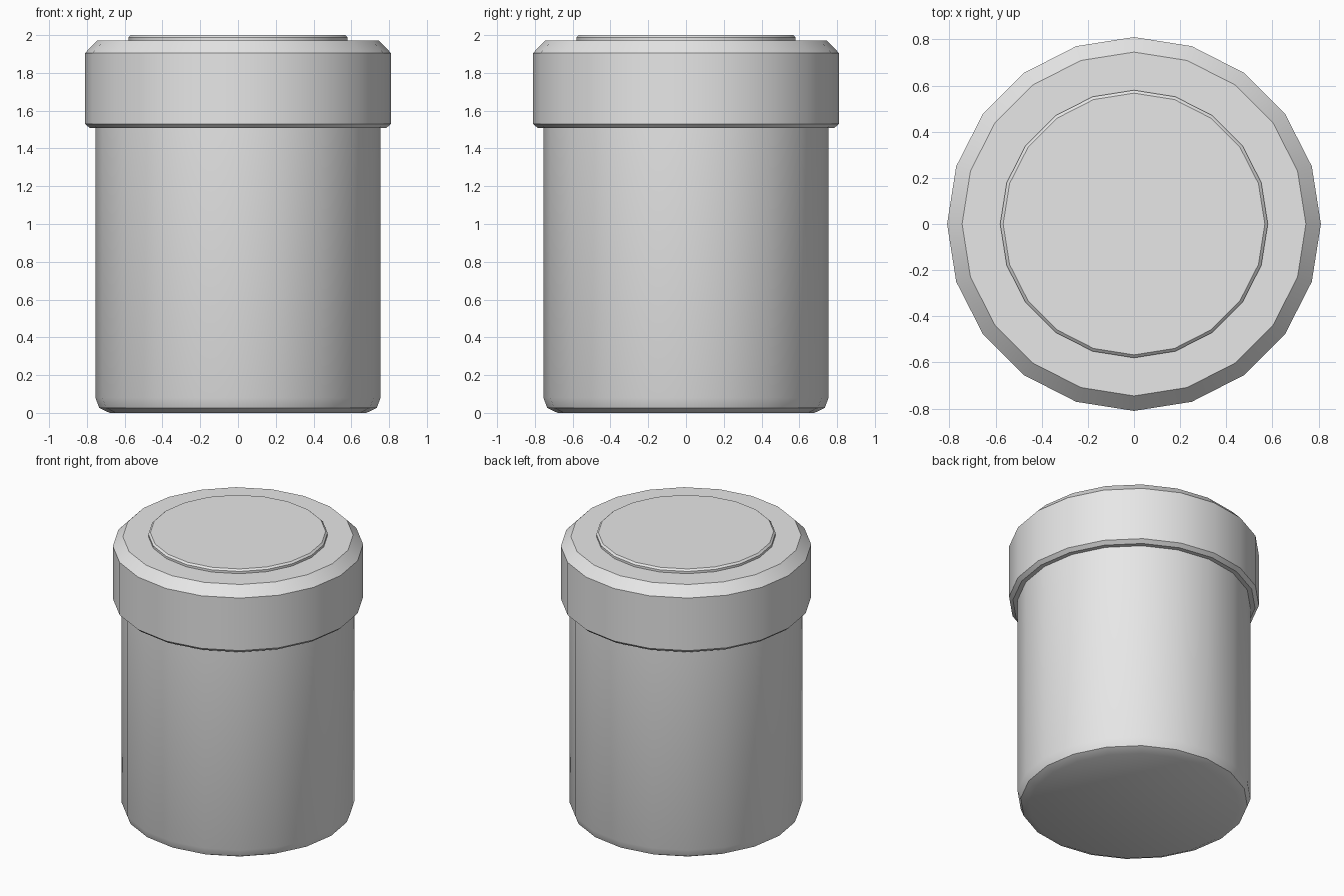
import bpy
import bmesh
from math import cos, sin, radians, tau

SIDES = 20

cube = bpy.data.objects.get("Cube")
if cube:
    bpy.data.objects.remove(cube, do_unlink=True)

# Single plain grey material
grey = bpy.data.materials.new("light_grey")
grey.use_nodes = True
colour = (0.8, 0.8, 0.8, 1.0)
grey.diffuse_color = colour
grey.node_tree.nodes["Principled BSDF"].inputs["Base Color"].default_value = colour


def lathe(name, profile):
    """Closed solid of revolution from (radius, height) points, bottom to top."""
    bm = bmesh.new()
    rings = []
    for radius, z in profile:
        rings.append([bm.verts.new((radius * cos(tau * i / SIDES),
                                    radius * sin(tau * i / SIDES), z))
                      for i in range(SIDES)])
    for low, high in zip(rings, rings[1:]):
        for i in range(SIDES):
            j = (i + 1) % SIDES
            bm.faces.new((low[i], low[j], high[j], high[i]))
    bm.faces.new(rings[0][::-1])
    bm.faces.new(rings[-1])
    mesh = bpy.data.meshes.new(name)
    bm.to_mesh(mesh)
    bm.free()
    mesh.materials.append(grey)
    obj = bpy.data.objects.new(name, mesh)
    bpy.context.collection.objects.link(obj)
    bpy.ops.object.select_all(action="DESELECT")
    obj.select_set(True)
    bpy.context.view_layer.objects.active = obj
    bpy.ops.object.shade_smooth_by_angle(angle=radians(30))
    return obj


# Jar body with a rounded foot, its top hidden inside the lid
lathe("jar_body", [(0.68, 0), (0.735, 0.027), (0.755, 0.08), (0.755, 1.6)])

# Lid with a small lower bevel and a wide upper chamfer
lathe("lid", [(0.785, 1.508), (0.81, 1.53), (0.81, 1.905), (0.745, 1.972)])

# Thin raised disc on the lid
lathe("lid_disc", [(0.58, 1.96), (0.58, 1.988), (0.567, 2.0)])
